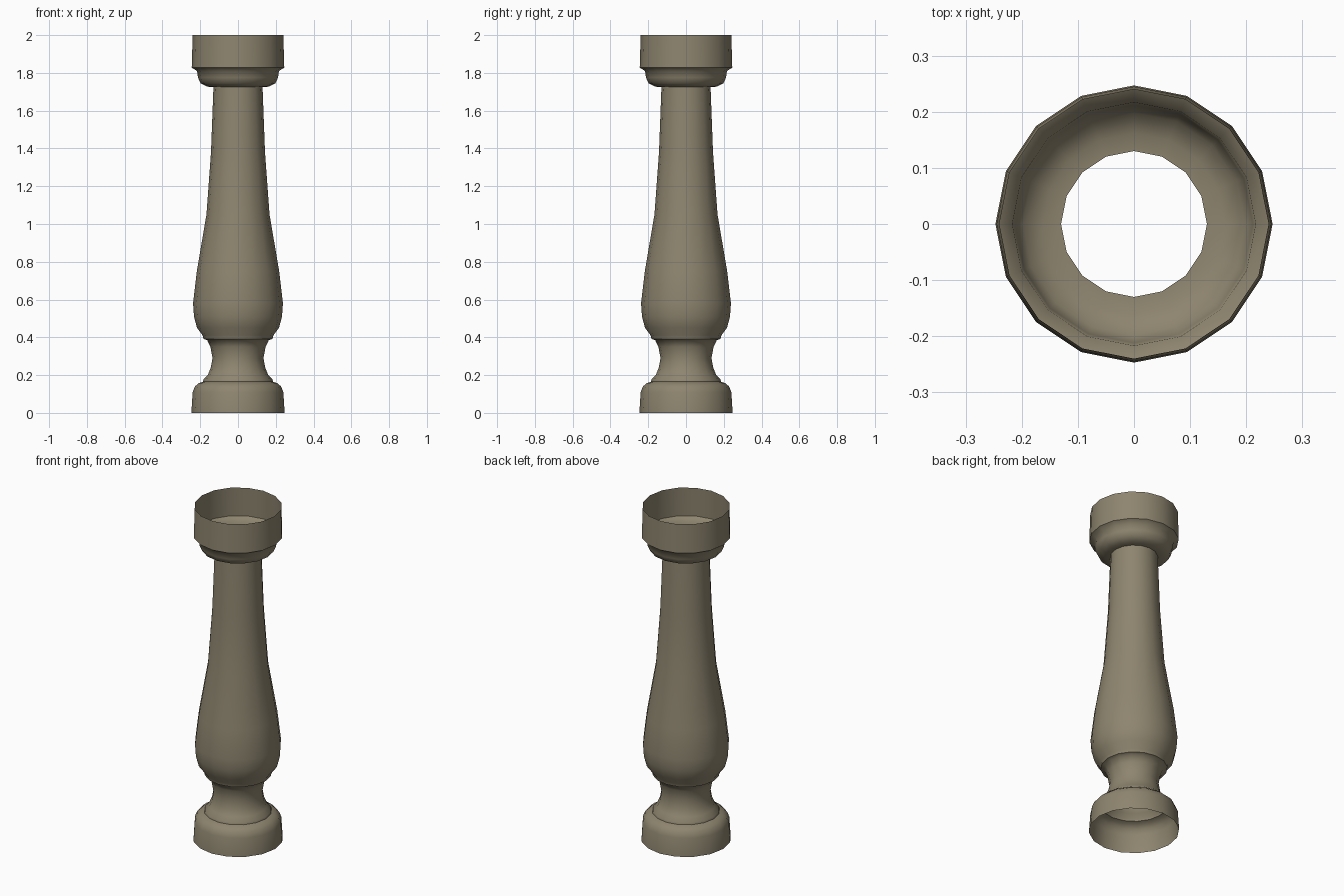
import bpy, bmesh
from math import cos, sin, tau, radians

if "Cube" in bpy.data.objects:
    bpy.data.objects.remove(bpy.data.objects["Cube"])

SIDES = 16

# Turned profile (radius, height), bottom to top; both ends stay open
profile = [
    (0.247, 0.0), (0.24, 0.11), (0.228, 0.14), (0.207, 0.158), (0.185, 0.165),  # base
    (0.183, 0.177), (0.16, 0.20), (0.144, 0.24), (0.135, 0.29),                 # neck
    (0.146, 0.35), (0.163, 0.385), (0.183, 0.392),
    (0.187, 0.41), (0.217, 0.45), (0.233, 0.51), (0.238, 0.58),                 # belly
    (0.218, 0.75), (0.167, 1.05), (0.143, 1.38), (0.13, 1.725),                 # shaft
    (0.162, 1.727), (0.198, 1.745), (0.212, 1.775), (0.217, 1.81),              # collar
    (0.245, 1.828), (0.24, 2.0),                                                # cap
]

# Lathe the baluster shell
bm = bmesh.new()
rings = [[bm.verts.new((r * cos(tau * i / SIDES), r * sin(tau * i / SIDES), z))
          for i in range(SIDES)] for r, z in profile]
for low, high in zip(rings, rings[1:]):
    for i in range(SIDES):
        j = (i + 1) % SIDES
        bm.faces.new((low[i], low[j], high[j], high[i]))
mesh = bpy.data.meshes.new("baluster")
bm.to_mesh(mesh)
bm.free()
baluster = bpy.data.objects.new("baluster", mesh)
bpy.context.collection.objects.link(baluster)

# Weathered stone colour
stone = bpy.data.materials.new("stone")
stone.diffuse_color = (0.27, 0.235, 0.16, 1)
stone.use_nodes = True
stone.node_tree.nodes["Principled BSDF"].inputs["Base Color"].default_value = stone.diffuse_color
mesh.materials.append(stone)

# Smooth turning with crisp grooves
bpy.context.view_layer.objects.active = baluster
baluster.select_set(True)
bpy.ops.object.shade_smooth_by_angle(angle=radians(50))
